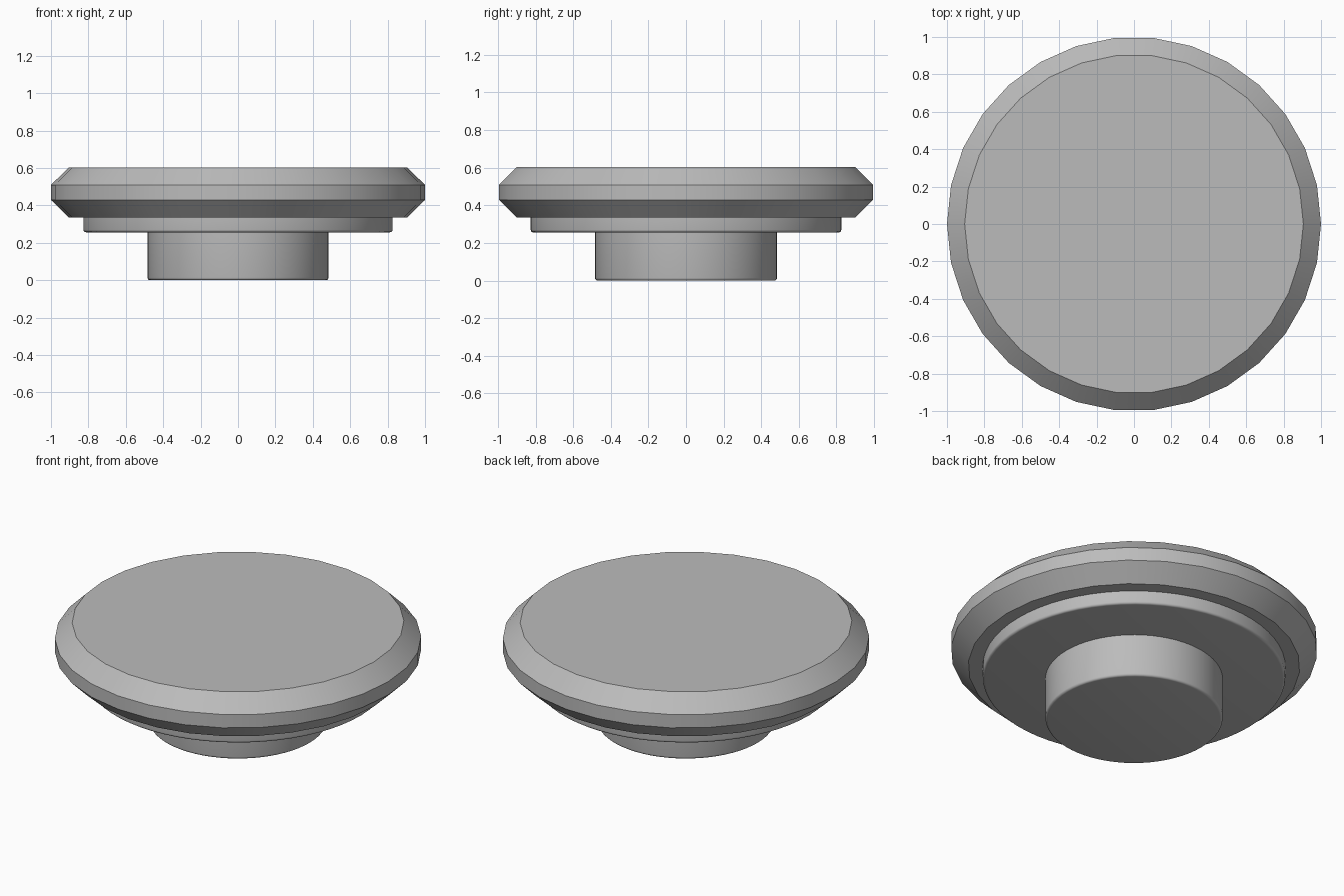
import bpy
import bmesh
from math import radians

cube = bpy.data.objects.get("Cube")
if cube:
    bpy.data.objects.remove(cube, do_unlink=True)

# Single grey finish
GREY = (0.5, 0.5, 0.5, 1)
grey = bpy.data.materials.new("plain_grey")
grey.use_nodes = True
grey.diffuse_color = GREY
grey.node_tree.nodes["Principled BSDF"].inputs["Base Color"].default_value = GREY


def disc(name, radius, bottom, top, sides):
    """Upright cylinder mesh object between two heights."""
    bpy.ops.mesh.primitive_cylinder_add(
        vertices=sides, radius=radius, depth=top - bottom,
        location=(0, 0, (top + bottom) / 2), rotation=(0, 0, radians(90)))
    bpy.ops.object.transform_apply(location=True, rotation=True, scale=True)
    ob = bpy.context.object
    ob.name = name
    ob.data.materials.append(grey)
    return ob


def bevel_rims(ob, width, segments, only_bottom=False):
    """Bevel the rim loops of a disc."""
    bm = bmesh.new()
    bm.from_mesh(ob.data)
    middle = sum(v.co.z for v in bm.verts) / len(bm.verts)
    rims = [e for e in bm.edges
            if abs(e.verts[0].co.z - e.verts[1].co.z) < 0.001
            and (not only_bottom or e.verts[0].co.z < middle)]
    bmesh.ops.bevel(bm, geom=rims, offset=width, offset_type='OFFSET',
                    segments=segments, profile=0.5, affect='EDGES')
    bm.to_mesh(ob.data)
    bm.free()


def smooth(ob, angle=30):
    bpy.ops.object.select_all(action='DESELECT')
    ob.select_set(True)
    bpy.context.view_layer.objects.active = ob
    bpy.ops.object.shade_smooth_by_angle(angle=radians(angle))


# Wide chamfered top
cap = disc("chamfered_top", 1.0, 0.335, 0.603, 30)
bevel_rims(cap, 0.094, 1)
smooth(cap)

# Shallow collar and narrow stem, each with a softened lower rim
for name, radius, bottom, top in (("collar", 0.826, 0.256, 0.345),
                                  ("stem", 0.484, 0.0, 0.265)):
    part = disc(name, radius, bottom, top, 64)
    bevel_rims(part, 0.014, 4, only_bottom=True)
    smooth(part)
